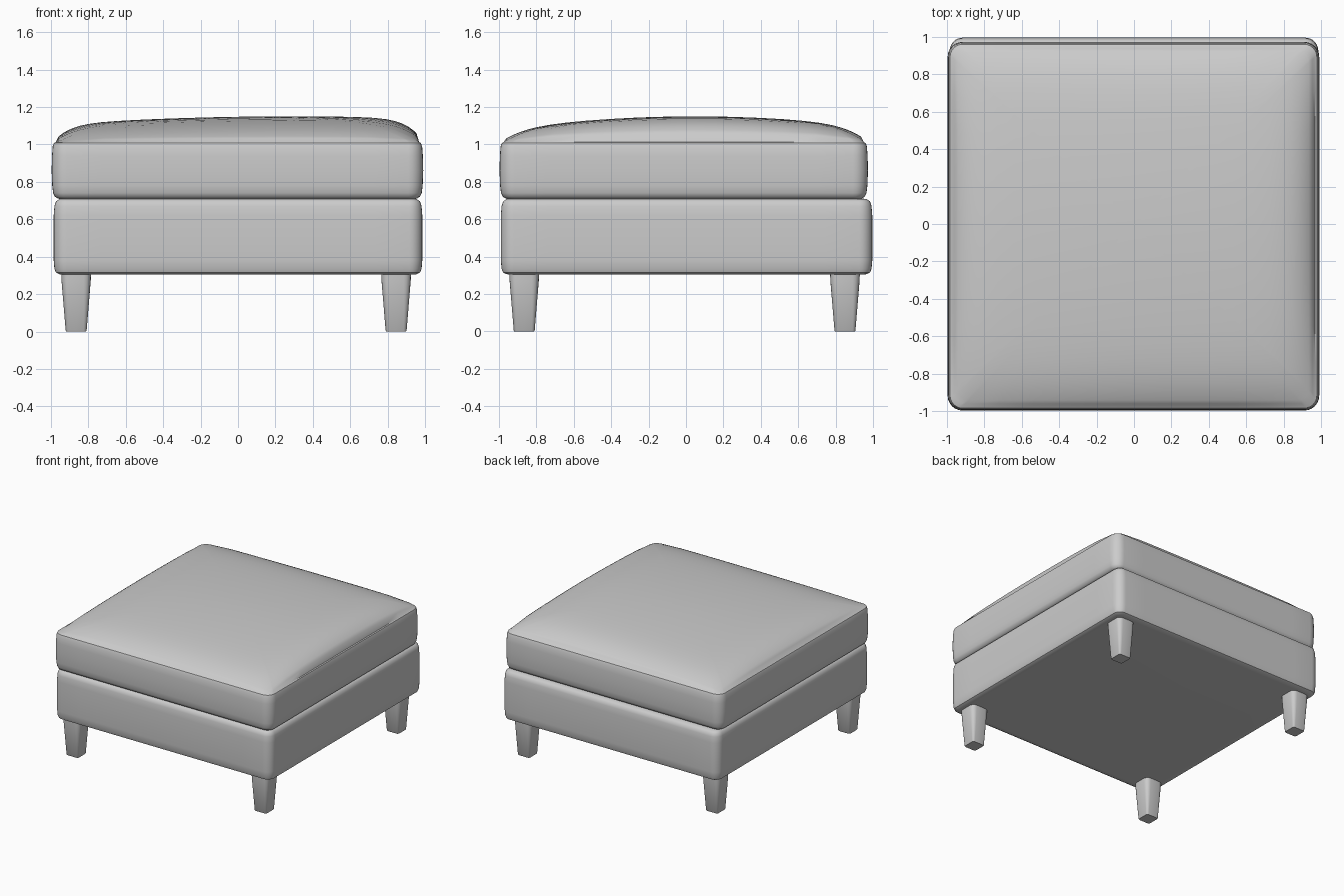
import bpy, bmesh, math

if "Cube" in bpy.data.objects:
    bpy.data.objects.remove(bpy.data.objects["Cube"])


def material(name, rgb):
    m = bpy.data.materials.new(name)
    m.diffuse_color = (*rgb, 1)
    m.use_nodes = True
    m.node_tree.nodes["Principled BSDF"].inputs["Base Color"].default_value = m.diffuse_color
    return m


GREY = material("grey upholstery", (0.6, 0.6, 0.6))


def outline(hx, hy, r, n=6, side=10):
    """Rounded rectangle, with extra points along each straight side."""
    corners = []
    for k, (sx, sy) in enumerate(((1, 1), (-1, 1), (-1, -1), (1, -1))):
        arc = [math.pi / 2 * (k + i / n) for i in range(n + 1)]
        corners.append([(sx * (hx - r) + r * math.cos(a), sy * (hy - r) + r * math.sin(a)) for a in arc])
    pts = []
    for k in range(4):
        pts += corners[k]
        a, b = corners[k][-1], corners[(k + 1) % 4][0]
        pts += [(a[0] + (b[0] - a[0]) * i / side, a[1] + (b[1] - a[1]) * i / side) for i in range(1, side)]
    return pts


def loft(name, rings, angle=40):
    """Skin a stack of equal-length rings and cap both ends."""
    bm = bmesh.new()
    loops = [[bm.verts.new(p) for p in ring] for ring in rings]
    for a, b in zip(loops, loops[1:]):
        for i in range(len(a)):
            j = (i + 1) % len(a)
            bm.faces.new((a[i], a[j], b[j], b[i]))
    bm.faces.new(loops[0][::-1])
    bm.faces.new(loops[-1])
    bmesh.ops.recalc_face_normals(bm, faces=bm.faces)
    mesh = bpy.data.meshes.new(name)
    bm.to_mesh(mesh)
    bm.free()
    ob = bpy.data.objects.new(name, mesh)
    bpy.context.collection.objects.link(ob)
    mesh.materials.append(GREY)
    bpy.ops.object.select_all(action='DESELECT')
    ob.select_set(True)
    bpy.context.view_layer.objects.active = ob
    bpy.ops.object.shade_smooth_by_angle(angle=math.radians(angle))
    return ob


def stack(hx, hy, r, profile, cx=0, cy=0, **kw):
    """Rings from (inset, z) pairs."""
    return [[(cx + x, cy + y, z) for x, y in outline(hx - d, hy - d, max(r - d, 0.015), **kw)]
            for d, z in profile]


# Upholstered base
loft("base", stack(0.985, 0.993, 0.07, [
    (0.06, 0.305), (0.03, 0.306), (0.012, 0.315), (0.004, 0.335), (0, 0.38), (0, 0.5), (0, 0.62),
    (0.004, 0.67), (0.012, 0.695), (0.03, 0.708), (0.07, 0.712)], cy=0.003))

# Cushion: boxed sides, then shrinking rings that follow a domed top
sides = stack(0.993, 0.985, 0.08, [
    (0.07, 0.705), (0.035, 0.71), (0.018, 0.72), (0.008, 0.74), (0.003, 0.78), (0, 0.86), (0.002, 0.94),
    (0.006, 0.99), (0.013, 1.008), (0.022, 1.012)], cx=-0.003, cy=-0.012)


def dome(x, y):
    fx = (1 - min(1, abs(x)) ** 12) * (1 - 0.18 * (x - 0.3) ** 2)
    fy = (1 - min(1, abs(y + 0.01)) ** 10) * (1 - 0.45 * (y - 0.05) ** 2)
    return 1.0 + 0.15 * fx * fy


rim = sides[-1]
for s in (0.985, 0.965, 0.94, 0.91, 0.87, 0.82, 0.75, 0.66, 0.55, 0.42, 0.28, 0.14, 0.04):
    sides.append([(x * s, y * s, max(1.012, dome(x * s, y * s))) for x, y, z in rim])
loft("cushion", sides)

# Tapered legs
for side, sx in (("left", -1), ("right", 1)):
    for end, sy in (("front", -1), ("back", 1)):
        cx = -0.865 if sx < 0 else 0.845
        cy = -0.865 if sy < 0 else 0.85
        loft(f"{end}_{side}_leg", stack(0.08, 0.08, 0.04, [
            (0.027, 0), (0.024, 0.005), (0.002, 0.27), (0, 0.32)], cx, cy, n=4, side=2))
